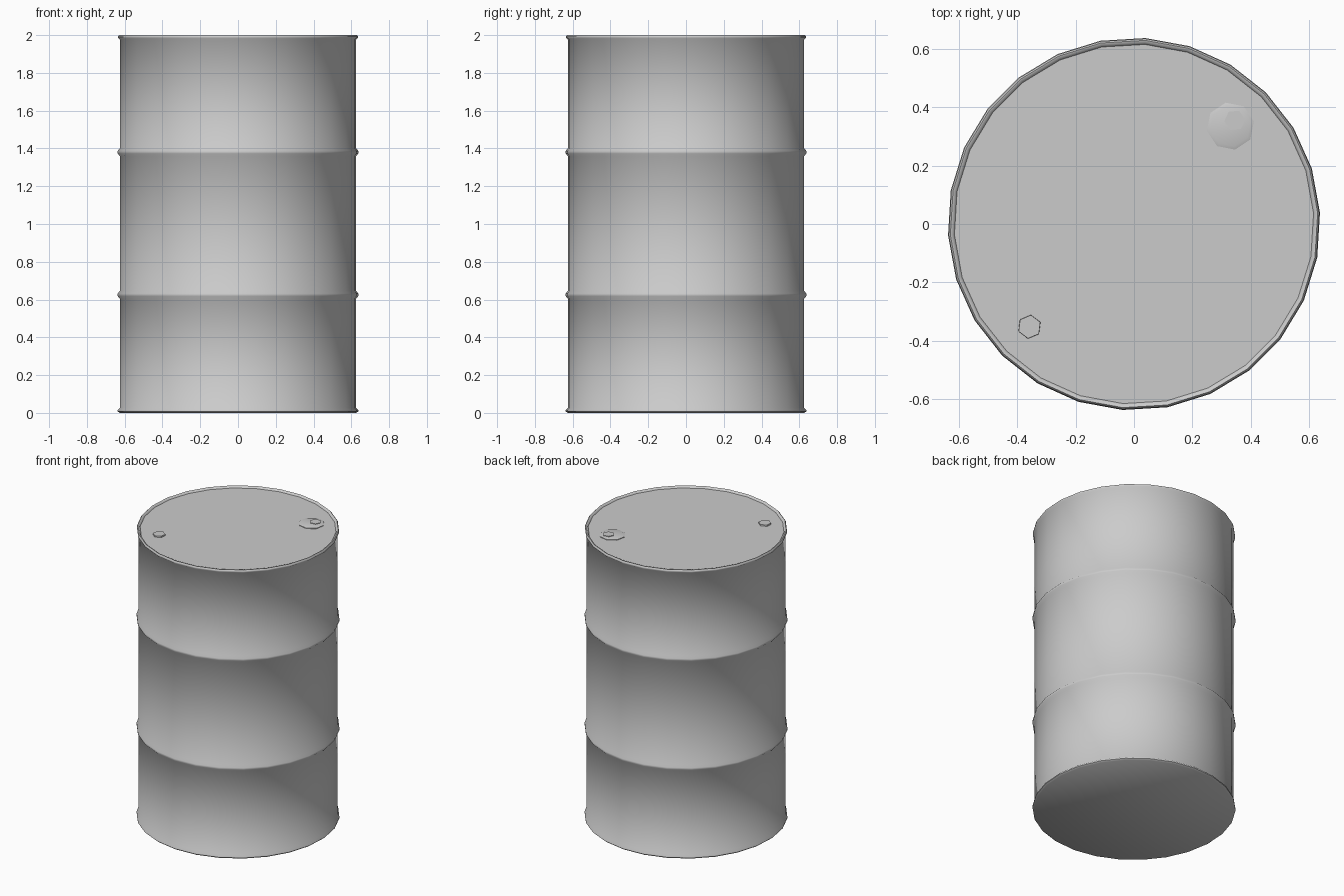
import bpy, bmesh, math

if "Cube" in bpy.data.objects:
    bpy.data.objects.remove(bpy.data.objects["Cube"])

SIDES = 26


def lathe(name, profile, sides, centre=(0, 0), phase=0.0):
    """Revolve (radius, z) points about a vertical axis and cap both ends."""
    bm = bmesh.new()
    rings = []
    for r, z in profile:
        rings.append([bm.verts.new((centre[0] + r * math.cos(phase + 2 * math.pi * i / sides),
                                    centre[1] + r * math.sin(phase + 2 * math.pi * i / sides), z))
                      for i in range(sides)])
    for a, b in zip(rings, rings[1:]):
        for i in range(sides):
            j = (i + 1) % sides
            bm.faces.new((a[i], a[j], b[j], b[i]))
    bm.faces.new(rings[0][::-1])
    bm.faces.new(rings[-1])
    bmesh.ops.recalc_face_normals(bm, faces=bm.faces)
    mesh = bpy.data.meshes.new(name)
    bm.to_mesh(mesh)
    bm.free()
    obj = bpy.data.objects.new(name, mesh)
    bpy.context.collection.objects.link(obj)
    bpy.ops.object.select_all(action='DESELECT')
    obj.select_set(True)
    bpy.context.view_layer.objects.active = obj
    bpy.ops.object.shade_smooth_by_angle(angle=math.radians(50))
    return obj


def rib(z):
    """Rolled hoop swelling out of the wall."""
    return [(0.626, z - 0.022), (0.638, z - 0.007), (0.638, z + 0.007), (0.626, z + 0.022)]


# Drum shell with chimes, two rolling hoops and a slightly sunken lid
shell = [(0.628, 0.0), (0.638, 0.008), (0.638, 0.016), (0.626, 0.028)]
shell += rib(0.625) + rib(1.38)
shell += [(0.626, 1.975), (0.636, 1.985), (0.636, 1.994), (0.630, 2.0),
          (0.622, 1.998), (0.616, 1.988)]
lathe("drum_body", shell, SIDES, phase=0.06)

# Large bung with its raised centre plug
lathe("large_bung", [(0.082, 1.98), (0.082, 1.992), (0.07, 1.996)], 8, (0.33, 0.335), 0.2)
lathe("large_bung_plug", [(0.036, 1.985), (0.036, 2.0)], 6, (0.345, 0.355), 0.1)

# Small vent bung
lathe("vent_bung", [(0.042, 1.98), (0.04, 1.997)], 6, (-0.358, -0.352), 0.4)
